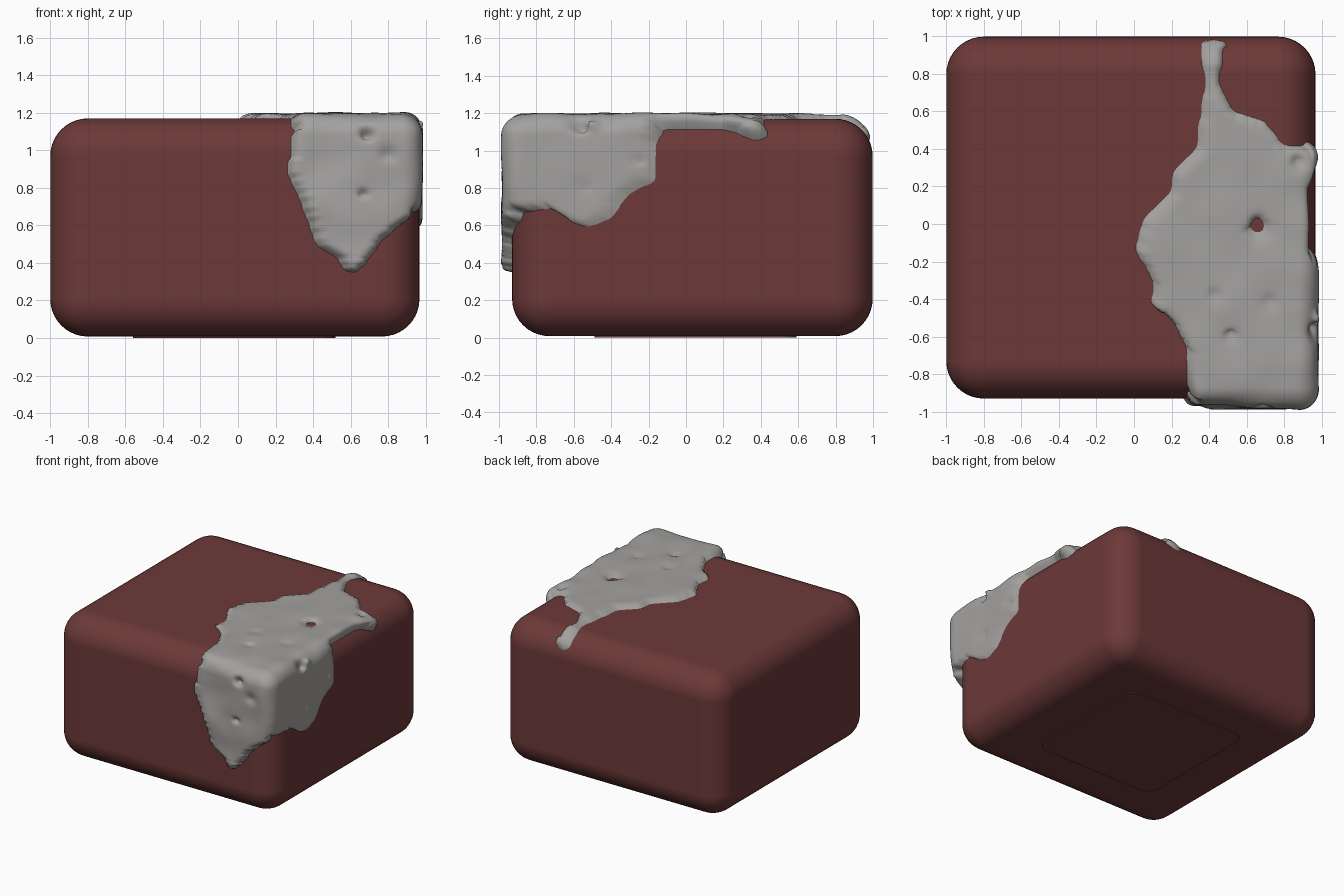
import bpy
import bmesh
import math
from mathutils import Vector, noise
from mathutils.geometry import intersect_point_quad_2d

old = bpy.data.objects.get("Cube")
if old:
    bpy.data.objects.remove(old, do_unlink=True)


def material(name, rgb):
    mat = bpy.data.materials.new(name)
    mat.use_nodes = True
    mat.diffuse_color = (*rgb, 1)
    mat.node_tree.nodes["Principled BSDF"].inputs["Base Color"].default_value = (*rgb, 1)
    return mat


def finish(bm, name, mat, smooth=True):
    mesh = bpy.data.meshes.new(name)
    for face in bm.faces:
        face.smooth = smooth
    bm.to_mesh(mesh)
    bm.free()
    mesh.materials.append(mat)
    obj = bpy.data.objects.new(name, mesh)
    bpy.context.scene.collection.objects.link(obj)
    return obj


def box_bmesh(lo, hi):
    bm = bmesh.new()
    bmesh.ops.create_cube(bm, size=2)
    for v in bm.verts:
        v.co = in_box(v.co, lo, hi)
    return bm


def in_box(u, lo, hi):
    return Vector([a + (c + 1) / 2 * (b - a) for c, a, b in zip(u, lo, hi)])


def rounded(u, lo, hi, r):
    """Map a point of the unit cube onto a box with round edges."""
    v = in_box(u, lo, hi)
    core = Vector([min(max(c, a + r), b - r) for c, a, b in zip(v, lo, hi)])
    return core + (v - core).normalized() * r


def inside(x, y, outline):
    hit = False
    for (x1, y1), (x2, y2) in zip(outline, outline[1:] + outline[:1]):
        if (y1 > y) != (y2 > y) and x < x1 + (y - y1) / (y2 - y1) * (x2 - x1):
            hit = not hit
    return hit


brown = material("dark red brown", (0.15, 0.041, 0.04))
grey = material("slime grey", (0.37, 0.36, 0.35))

# Rounded block
LO, HI, R = (-1, -0.93, 0.008), (0.967, 0.998, 1.17), 0.2
block = finish(box_bmesh(LO, HI), "block", brown)
bevel = block.modifiers.new("round_edges", "BEVEL")
bevel.width = R
bevel.segments = 10
bevel.harden_normals = True

# Thin plate under the block
bm = box_bmesh((-0.56, -0.49, 0), (0.52, 0.59, 0.0085))
upright = [e for e in bm.edges if abs(e.verts[0].co.z - e.verts[1].co.z) > 0.001]
bmesh.ops.bevel(bm, geom=upright, offset=0.1, segments=6, profile=0.5, affect="EDGES")
finish(bm, "base_plate", brown, smooth=False)

# Outlines of the slime on each side of the block
TOP = [(.34, 1.1), (.35, .93), (.38, .75), (.35, .6), (.34, .42), (.2, .28), (.19, .16),
       (.05, .04), (0, -.14), (.1, -.3), (.09, -.42), (.22, -.54), (.28, -.66), (.27, -1.1),
       (1.1, -1.1), (1.1, .43), (.93, .43), (.8, .42), (.7, .55), (.53, .6), (.46, .73),
       (.47, .9), (.5, 1.1)]
FRONT = [(.27, 1.3), (.29, 1.1), (.26, .88), (.33, .72), (.41, .5), (.52, .43), (.56, .36),
         (.62, .34), (.68, .39), (.77, .52), (.95, .67), (1.1, .7), (1.1, 1.3)]
SIDE = [(-1.1, 1.3), (-1.1, .62), (-.9, .66), (-.72, .69), (-.6, .61), (-.53, .59),
        (-.4, .63), (-.3, .77), (-.15, .84), (-.15, 1.05), (-.1, 1.13), (.1, 1.13),
        (.25, 1.1), (.37, 1.05), (.44, 1.07), (.43, 1.3)]
BACK = [(.34, 1.3), (.35, 1.08), (.42, 1.04), (.5, 1.08), (.5, 1.3)]
HOLE = Vector((.66, -.01, 1.17))

# Small pits in the slime: place, width, depth (negative is a lump)
PITS = [((.52, -.61, 1.19), .03, .9), ((.43, -.39, 1.19), .04, .5), ((.73, -.43, 1.19), .04, .5),
        ((.88, .33, 1.18), .04, .8), ((.69, -.98, 1.09), .03, .8), ((.67, -.98, .77), .02, .8),
        ((.8, -.98, .98), .04, .4), ((.97, -.58, 1.14), .04, .8), ((.98, -.5, 1.14), .025, -.6),
        ((.98, -.26, .95), .03, .7), ((.98, -.56, .81), .04, .6), ((.45, -.98, .95), .14, .4)]


def covered(u):
    p = rounded(u, LO, HI, R)
    axis = max(range(3), key=lambda i: abs(u[i]))
    if axis == 2:
        return u.z > 0 and inside(p.x, p.y, TOP) and (p - HOLE).length > 0.04
    if axis == 0:
        return u.x > 0 and inside(p.y, p.z, SIDE)
    return inside(p.x, p.z, FRONT if u.y < 0 else BACK)


# Slime sheet: keep the covered part of a fine cube grid
bm = bmesh.new()
bmesh.ops.create_cube(bm, size=2)
bmesh.ops.subdivide_edges(bm, edges=bm.edges[:], cuts=99, use_grid_fill=True)
bare = [f for f in bm.faces if not covered(f.calc_center_median())]
bmesh.ops.delete(bm, geom=bare, context="FACES")

# Count the rings inward from the rim
ring = {v: 0 for v in bm.verts if v.is_boundary}
front_line = list(ring)
for step in range(1, 5):
    reached = []
    for v in front_line:
        for e in v.link_edges:
            w = e.other_vert(v)
            if w not in ring:
                ring[w] = step
                reached.append(w)
    front_line = reached

# Smooth the rim along itself and relax the rings next to it
for _ in range(5):
    moved = {}
    for v, step in ring.items():
        near = [e.other_vert(v).co for e in v.link_edges if step or e.is_boundary]
        moved[v] = v.co.lerp(sum(near, Vector()) / len(near), 0.5)
    for v, co in moved.items():
        v.co = co

# Raise the sheet off the block, thin at the rim, with lumps and pits
RISE = (-0.12, 0.55, 0.85, 0.97)
for v in bm.verts:
    base = rounded(v.co, LO, HI, R)
    r = 0.11 if base.y < 0.55 else 0.19
    outer = rounded(v.co, (-1, -0.985, 0), (0.983, 1.004, 1.197), r)
    t = RISE[ring[v]] if ring.get(v, 9) < len(RISE) else 1
    if ring.get(v, 9) > 0:
        t *= 1 + 0.3 * noise.noise(base * 5)
        for place, width, depth in PITS:
            t *= 1 - depth * math.exp(-((outer - Vector(place)).length / width) ** 2)
    v.co = base.lerp(outer, t)
bmesh.ops.recalc_face_normals(bm, faces=bm.faces[:])
# Face the open sheet away from the block
middle = Vector((0, 0, 0.6))
for f in bm.faces:
    if f.normal.dot(f.calc_center_median() - middle) < 0:
        f.normal_flip()
finish(bm, "slime", grey)
